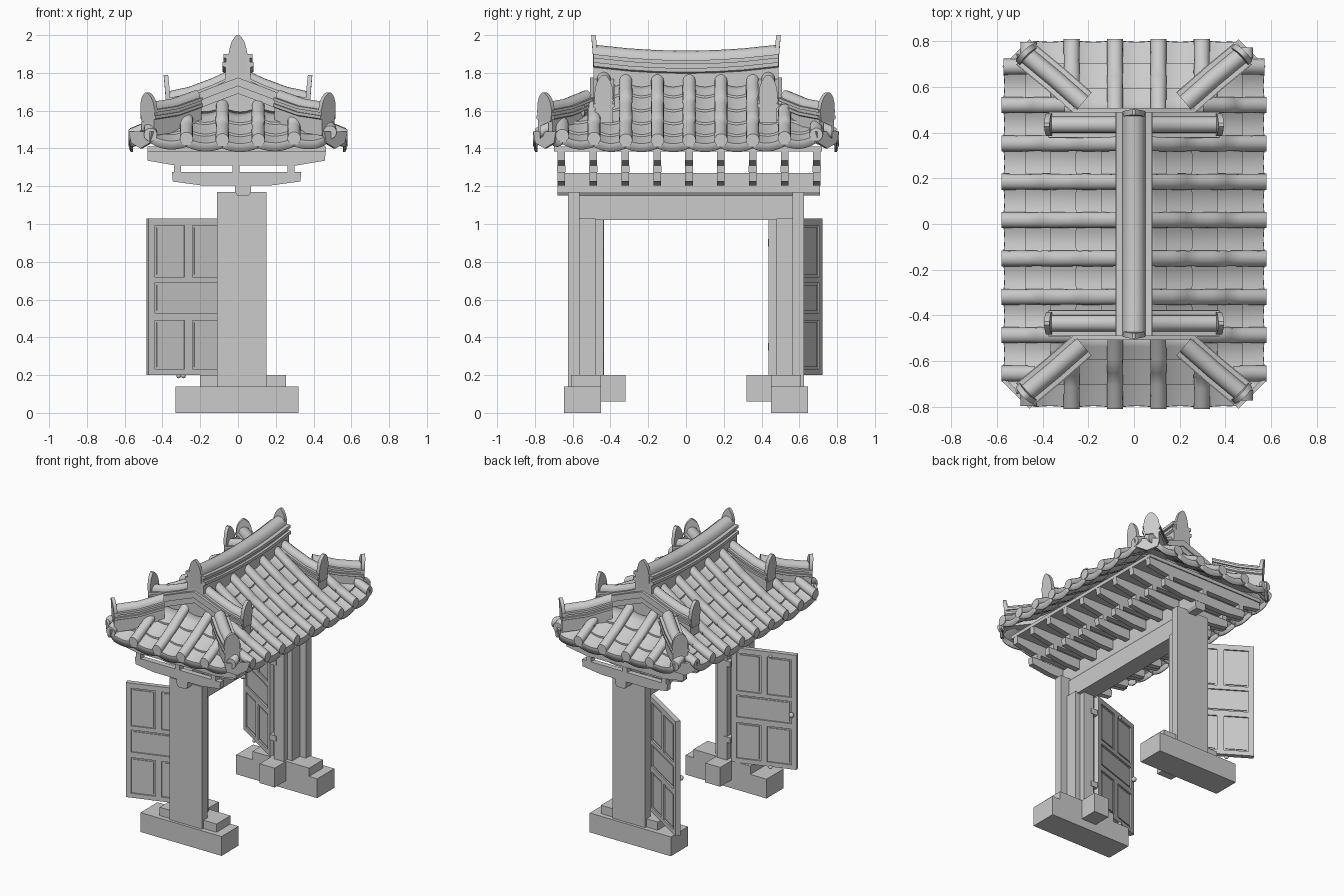
import bpy, bmesh, math
from mathutils import Vector

if "Cube" in bpy.data.objects:
    bpy.data.objects.remove(bpy.data.objects["Cube"], do_unlink=True)

grey = bpy.data.materials.new("plain_grey")
grey.use_nodes = True
grey.diffuse_color = (0.6, 0.6, 0.6, 1)
grey.node_tree.nodes["Principled BSDF"].inputs["Base Color"].default_value = (0.6, 0.6, 0.6, 1)
UP = Vector((0, 0, 1))


def finish(name, bm, smooth=False):
    bmesh.ops.recalc_face_normals(bm, faces=bm.faces)
    mesh = bpy.data.meshes.new(name)
    bm.to_mesh(mesh)
    bm.free()
    mesh.materials.append(grey)
    obj = bpy.data.objects.new(name, mesh)
    bpy.context.collection.objects.link(obj)
    if smooth:
        bpy.ops.object.select_all(action='DESELECT')
        obj.select_set(True)
        bpy.context.view_layer.objects.active = obj
        bpy.ops.object.shade_smooth_by_angle(angle=math.radians(40))
    return obj


def add_loft(bm, rings, closed=True):
    rows = [[bm.verts.new(p) for p in ring] for ring in rings]
    n = len(rows[0])
    for a, b in zip(rows, rows[1:]):
        for i in range(n if closed else n - 1):
            j = (i + 1) % n
            bm.faces.new((a[i], a[j], b[j], b[i]))
    if closed:
        bm.faces.new(rows[0])
        bm.faces.new(rows[-1])


def add_sweep(bm, path, section, scales=None):
    d = path[-1] - path[0]
    side = Vector((d.y, -d.x, 0)).normalized()
    scales = scales or [1] * len(path)
    add_loft(bm, [[p + (side * u + UP * v) * s for u, v in section] for p, s in zip(path, scales)])


def add_box(bm, x0, x1, y0, y1, z0, z1):
    add_loft(bm, [[(x0, y0, z), (x1, y0, z), (x1, y1, z), (x0, y1, z)] for z in (z0, z1)])


def boxes(name, items):
    bm = bmesh.new()
    for item in items:
        add_box(bm, *item)
    return finish(name, bm)


def add_ball(bm, centre, radius):
    ret = bmesh.ops.create_uvsphere(bm, u_segments=12, v_segments=8, radius=radius)
    bmesh.ops.translate(bm, verts=ret["verts"], vec=centre)


# Footings, pillars and frame, one set at each end
for label, s in (("front", -1), ("back", 1)):
    def span(a, b):
        return min(a * s, b * s), max(a * s, b * s)
    boxes(label + "_footing", [(-.33, .32, *span(.45, .645), 0, .14)])
    boxes(label + "_footing_step", [(-.2, .255, *span(.45, .61), .14, .2)])
    boxes(label + "_threshold_block", [(-.05, .07, *span(.32, .47), .06, .2)])
    boxes(label + "_pillar", [(-.11, .15, *span(.565, .625), .14, 1.17)])
    boxes(label + "_post", [(-.06, .1, *span(.478, .565), .2, 1.03)])
    boxes(label + "_jamb", [(-.02, .06, *span(.438, .478), .2, 1.02)])
boxes("lintel", [(-.04, .085, -.565, .565, 1.02, 1.15)])

# Long beam with a rounded underside
bm = bmesh.new()
beam = [(.043, .12), (-.043, .12), (-.043, .02), (-.03, 0), (.03, 0), (.043, .02)]
add_sweep(bm, [Vector((.027, y, 1.15)) for y in (-.68, .71)], beam)
finish("long_beam", bm)

# Cross brackets and rafters
lower = [(-.35, 1.275), (-.345, 1.225), (-.2, 1.205), (.18, 1.205), (.33, 1.225), (.335, 1.275)]
upper = [(-.48, 1.4), (-.478, 1.335), (-.33, 1.31), (.31, 1.31), (.46, 1.335), (.465, 1.4)]
low_bm, up_bm, pads = bmesh.new(), bmesh.new(), []
for i in range(9):
    y = -.66 + .169 * i
    for bm, outline in ((low_bm, lower), (up_bm, upper)):
        add_loft(bm, [[(x, y + t, z) for x, z in outline] for t in (-.02, .02)])
    pads += [(x - .018, x + .018, y - .022, y + .022, 1.275, 1.31) for x in (-.32, -.01, .28)]
finish("lower_brackets", low_bm)
finish("upper_rafters", up_bm)
boxes("bracket_pads", pads)
boxes("roof_deck", [(-.48, .465, -.7, .72, 1.385, 1.41)])

# Roof surface: distance in from the eave sets the height, corners lift and are cut off
EX, EY, CORNER = .57, .8, 1.25


def height(d):
    return 1.43 + .5 * d + .23 * d * d


def roof_point(axis, s, along, d, dz=0):
    x, y = (s * (EX - d), along) if axis == "x" else (along, s * (EY - d))
    lift = .035 * (x / EX) ** 2 * max(0, (abs(y) - .4) / .4)
    return Vector((x, y, height(d) + lift + dz))


def limits(axis, along):
    a = abs(along)
    if axis == "y":
        return max(0, a + EY - CORNER), min(.32, EX - a)
    return max(0, a + EX - CORNER), min(.53, EY - a) if a > .48 else .53


circle = [(.035 * math.cos(a), .035 * math.sin(a)) for a in (math.tau * i / 14 for i in range(14))]


def add_tube(bm, axis, s, a):
    start, end = limits(axis, a)
    tiles = max(1, round((end - start) / .17))
    path, scales = [], []
    for i in range(tiles):
        for t, r in ((0, 1.01), (.33, 1), (.66, .98), (.99, .96)):
            path.append(roof_point(axis, s, a, start - .01 + (end - start) * (i + t) / tiles, .018))
            scales.append(r)
    add_sweep(bm, path, circle, scales)


def add_pan(bm, axis, s, a0, a1, rows):
    # Dished course of overlapping tiles with a hanging lip at the eave
    stations = [(0, -.03)]
    for d0, d1 in zip(rows, rows[1:]):
        stations += [(d0, .012), ((d0 + d1) / 2, .005), (d1, 0)]
    rings = []
    for d, dz in stations:
        ring = []
        for k in range(7):
            a = a0 + (a1 - a0) * k / 6
            dish = math.sin(math.pi * k / 6)
            low, high = limits(axis, a)
            ring.append(roof_point(axis, s, a, min(max(d, low + .008 * dish), max(low, high)), dz - .024 * dish))
        rings.append(ring)
    add_loft(bm, rings, closed=False)


side_lines = [.017 + .168 * i for i in range(-4, 5)]
end_lines = [.012 + .19 * (i + .5) for i in range(-3, 3)]
side_rows, end_rows = (.0, .1, .21, .32, .43, .53), (.0, .1, .21, .32)
for axis, s, label, lines, edge, rows in (
        ("x", -1, "right", side_lines, CORNER - EX + .06, side_rows),
        ("x", 1, "left", side_lines, CORNER - EX + .06, side_rows),
        ("y", -1, "front", end_lines, CORNER - EY + .06, end_rows),
        ("y", 1, "back", end_lines, CORNER - EY + .06, end_rows)):
    tubes, pans = bmesh.new(), bmesh.new()
    for a in lines:
        add_tube(tubes, axis, s, a)
    marks = [-edge] + lines + [edge]
    for a0, a1 in zip(marks, marks[1:]):
        add_pan(pans, axis, s, a0, a1, rows)
    finish(label + "_cover_tiles", tubes, True)
    obj = finish(label + "_pan_tiles", pans, True)
    solid = obj.modifiers.new("thickness", 'SOLIDIFY')
    solid.thickness = .012
    solid.offset = 0

# Ridge section: stepped courses below a round cap
half = [(.048, -.13), (.048, -.05), (.058, -.045), (.058, -.03), (.045, -.03), (.045, -.015),
        (.055, -.015), (.055, 0)]
cap = [(.036 * math.cos(a), .036 * math.sin(a)) for a in (math.pi * i / 8 for i in range(9))]
ridge = half + cap + [(-u, v) for u, v in reversed(half)]
half_arch = [(.42, 0), (.49, .25), (.5, .45), (.45, .66), (.34, .83), (.2, .94), (.07, 1)]
arch = half_arch + [(-u, v) for u, v in reversed(half_arch)]


def scaled(section, k):
    return [(u * k, v * k) for u, v in section]


def add_finial(bm, base, out, width, tall):
    # Thin arched end tile leaning slightly outward
    out = Vector(out).normalized()
    side = Vector((out.y, -out.x, 0))
    add_loft(bm, [[base + side * u * width + UP * v * tall + out * (t + .012 * v * v) for u, v in arch]
                  for t in (-.012, .012)])


ridges, finials, walls, drips = bmesh.new(), bmesh.new(), bmesh.new(), bmesh.new()
add_sweep(ridges, [Vector((0, y / 10, 1.867 + .032 * (y / 4.9) ** 2)) for y in (-4.9, -3, -1.5, 0, 1.5, 3, 4.9)],
          scaled(ridge, 1.4))
verge = [(-.018, -.045), (.012, -.045), (.012, -.005), (.02, -.005), (.02, .04), (-.018, .04)]
for sy in (-1, 1):
    add_finial(finials, Vector((0, sy * .478, 1.79)), (0, sy, 0), .1, .21)
    add_loft(walls, [[(-.27, y, 1.58), (.27, y, 1.58), (0, y, 1.79)] for y in (sy * .43, sy * .485)])
    for sx in (-1, 1):
        # Descending gable ridge
        add_sweep(ridges, [Vector((sx * x, sy * .435, z)) for x, z in
                           ((.03, 1.785), (.14, 1.735), (.26, 1.69), (.375, 1.665))], ridge)
        add_finial(finials, Vector((sx * .37, sy * .435, 1.6)), (sx, 0, 0), .1, .19)
        # Stepped verge board under the gable ridge
        board = [(u * sx * sy, v) for u, v in verge]
        add_sweep(walls, [Vector((sx * x, sy * .488, z)) for x, z in
                          ((0, 1.735), (.12, 1.69), (.27, 1.63))], [(-u, v) for u, v in board])
        # Hip ridge running to the corner
        add_sweep(ridges, [Vector((sx * x, sy * y, z)) for x, y, z in
                           ((.225, .53, 1.67), (.35, .64, 1.625), (.477, .745, 1.605))], scaled(ridge, 1.06))
        add_finial(finials, Vector((sx * .47, sy * .74, 1.54)), (sx, sy, 0), .105, .155)
        # Hanging plate across the cut corner
        corner, along = Vector((sx * .513, sy * .745, 0)), Vector((sx, -sy, 0)).normalized()
        out = Vector((sx, sy, 0)).normalized()
        add_loft(drips, [[corner + along * u + UP * v + out * t for u, v in
                          ((-.085, 1.49), (-.07, 1.43), (0, 1.4), (.07, 1.43), (.085, 1.49))] for t in (-.012, .006)])
finish("roof_ridges", ridges, True)
finish("ridge_end_tiles", finials, True)
finish("gable_walls", walls)
finish("corner_drip_tiles", drips)

# Panelled doors, hinged on the jambs and swung open
W, T = .446, .017
for label, s, y, dx, dy in (("front", -1, -.45, -.42, -.14), ("back", 1, .47, -.37, .235)):
    parts = [(.01, W - .01, -.007, .007, .21, 1.02)]
    parts += [(a, b, -T, T, .2, 1.03) for a, b in ((0, .036), (W - .036, W))]
    parts += [(.036, W - .036, -T, T, a, b) for a, b in ((.2, .232), (.49, .53), (.69, .72), (.993, 1.03))]
    parts += [(.201, .245, -T, T, a, b) for a, b in ((.232, .49), (.72, .993))]
    panels = [(a, b, c, d) for a, b in ((.036, .201), (.245, W - .036)) for c, d in ((.232, .49), (.72, .993))]
    panels.append((.036, W - .036, .53, .69))
    parts += [(a + .012, b - .012, -.013, .013, c + .012, d - .012) for a, b, c, d in panels]
    door = boxes(label + "_door", parts)
    # Knob and bolts on the inner face
    bm = bmesh.new()
    add_ball(bm, (W - .03, s * .034, .6), .018)
    add_box(bm, W - .036, W - .024, s * .022 - .008, s * .022 + .008, .594, .606)
    add_ball(bm, (W * .6, s * .016, .196), .013)
    add_ball(bm, (W * .6, s * .018, 1.0), .011)
    knobs = finish(label + "_door_knobs", bm, True)
    for obj in (door, knobs):
        obj.location = (-.055, y, 0)
        obj.rotation_euler.z = math.atan2(dy, dx)
    boxes(label + "_hinges", [(-.05, .0, s * .455 - .022, s * .455 + .022, z - .02, z + .02) for z in (.35, .9)])
